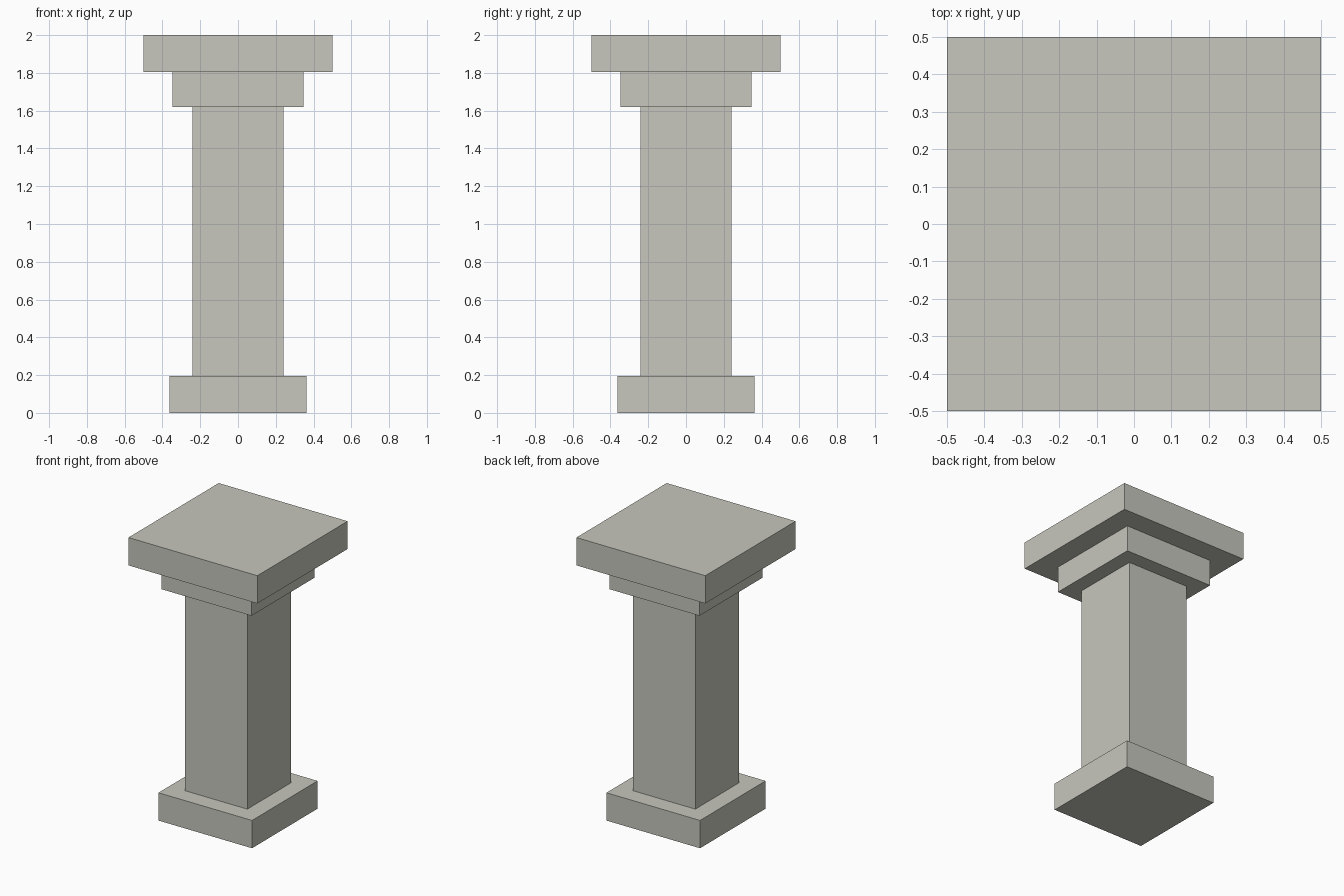
import bpy

if "Cube" in bpy.data.objects:
    bpy.data.objects.remove(bpy.data.objects["Cube"])

# One stone colour for the whole pillar
stone = bpy.data.materials.new("pale_stone")
stone.diffuse_color = (0.57, 0.57, 0.51, 1.0)
stone.use_nodes = True
stone.node_tree.nodes["Principled BSDF"].inputs["Base Color"].default_value = stone.diffuse_color


def block(name, half_width, z_bottom, z_top):
    """Square block centred on the pillar axis."""
    bpy.ops.mesh.primitive_cube_add(size=1, location=(0, 0, (z_bottom + z_top) / 2))
    obj = bpy.context.object
    obj.name = name
    obj.scale = (2 * half_width, 2 * half_width, z_top - z_bottom)
    bpy.ops.object.transform_apply(location=False, rotation=False, scale=True)
    obj.data.materials.append(stone)
    return obj


# Parts from the ground up
block("base_plinth", 0.363, 0.0, 0.195)
block("shaft", 0.241, 0.195, 1.62)
block("lower_capital", 0.348, 1.62, 1.805)
block("top_slab", 0.5, 1.805, 2.0)
